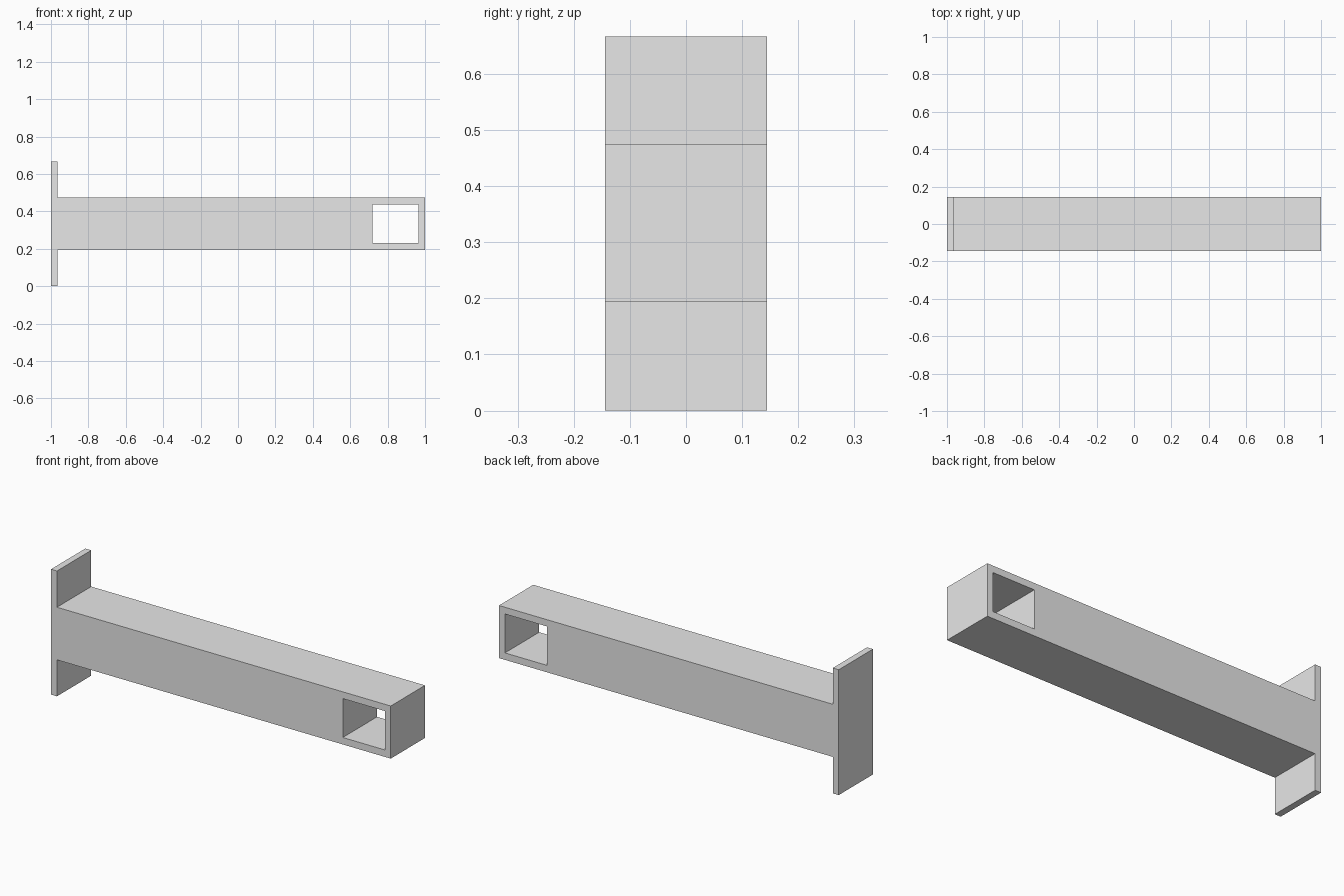
import bpy
import bmesh
from mathutils import Vector

cube = bpy.data.objects.get("Cube")
if cube:
    bpy.data.objects.remove(cube, do_unlink=True)

HALF_DEPTH = 0.144
PLATE_X = -0.965
BEAM_BOTTOM, BEAM_TOP, PLATE_TOP = 0.194, 0.474, 0.667

grey = bpy.data.materials.new("light_grey")
grey.use_nodes = True
grey.diffuse_color = (0.8, 0.8, 0.8, 1)
grey.node_tree.nodes["Principled BSDF"].inputs["Base Color"].default_value = (0.8, 0.8, 0.8, 1)


def extrude_profile(name, outline, half_depth):
    """Extrude an x-z outline along y, centred on y = 0."""
    bm = bmesh.new()
    face = bm.faces.new([bm.verts.new((x, -half_depth, z)) for x, z in outline])
    result = bmesh.ops.extrude_face_region(bm, geom=[face])
    moved = [g for g in result["geom"] if isinstance(g, bmesh.types.BMVert)]
    bmesh.ops.translate(bm, verts=moved, vec=Vector((0, 2 * half_depth, 0)))
    bmesh.ops.recalc_face_normals(bm, faces=bm.faces)
    mesh = bpy.data.meshes.new(name)
    bm.to_mesh(mesh)
    bm.free()
    mesh.materials.append(grey)
    obj = bpy.data.objects.new(name, mesh)
    bpy.context.collection.objects.link(obj)
    return obj


# Beam and end plate share one continuous T-shaped outline
beam = extrude_profile("beam_with_end_plate", [
    (-1, 0), (PLATE_X, 0), (PLATE_X, BEAM_BOTTOM), (1, BEAM_BOTTOM),
    (1, BEAM_TOP), (PLATE_X, BEAM_TOP), (PLATE_X, PLATE_TOP), (-1, PLATE_TOP),
], HALF_DEPTH)

# Rectangular window through the free end
cutter = extrude_profile("window_cutter", [
    (0.718, 0.231), (0.965, 0.231), (0.965, 0.438), (0.718, 0.438),
], HALF_DEPTH * 2)
cutter.hide_render = True
cutter.hide_viewport = True
cutter.display_type = 'WIRE'

cut = beam.modifiers.new("window", 'BOOLEAN')
cut.operation = 'DIFFERENCE'
cut.solver = 'EXACT'
cut.object = cutter
